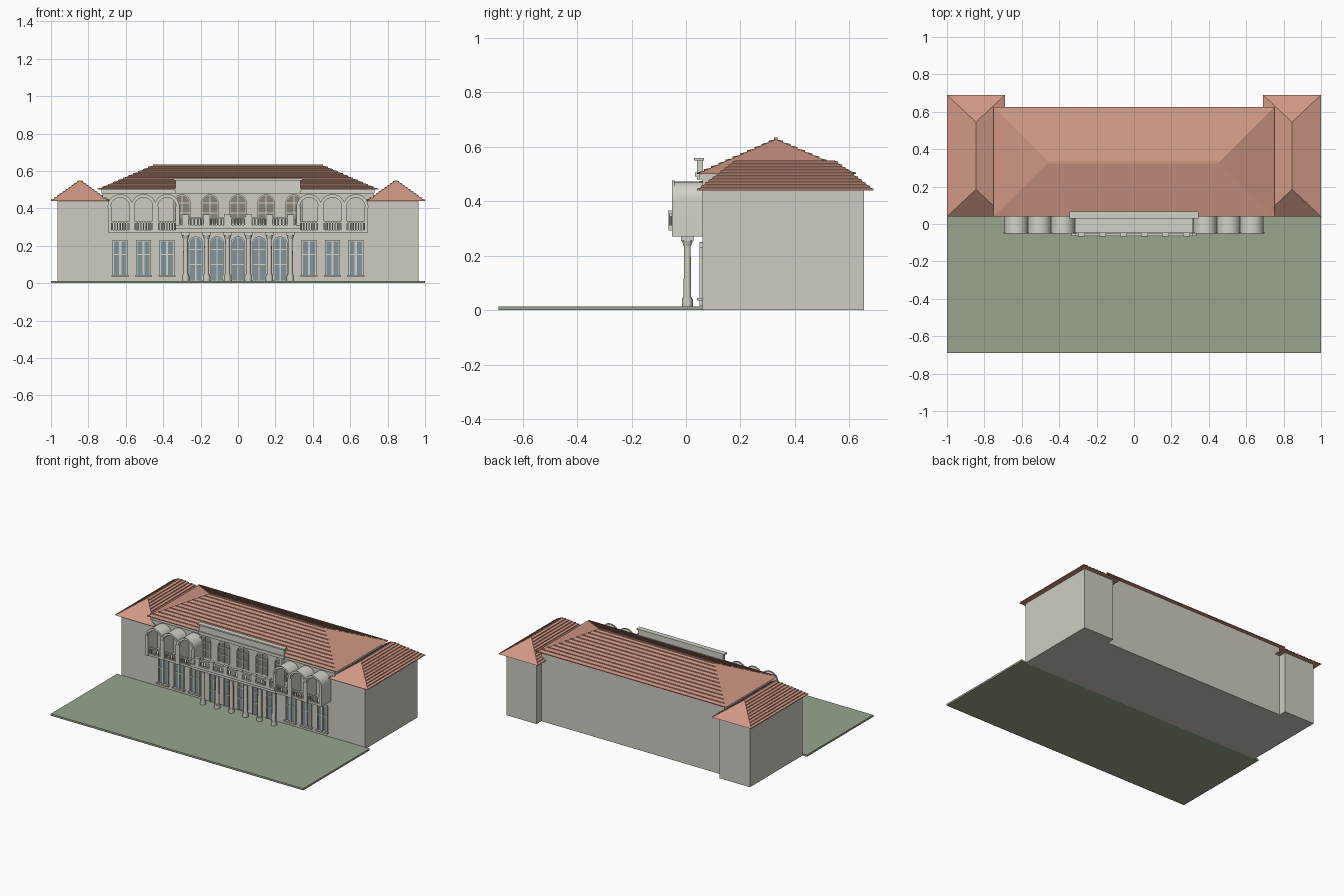
import bpy, bmesh, math
from mathutils import Vector

if "Cube" in bpy.data.objects:
    bpy.data.objects.remove(bpy.data.objects["Cube"], do_unlink=True)


def material(name, rgb):
    lin = [(c / 255 / 12.92) if c < 11 else ((c / 255 + 0.055) / 1.055) ** 2.4 for c in rgb]
    m = bpy.data.materials.new(name)
    m.use_nodes = True
    m.diffuse_color = (*lin, 1)
    m.node_tree.nodes["Principled BSDF"].inputs["Base Color"].default_value = (*lin, 1)
    return m


WALL = material("stone wall", (207, 203, 194))
TRIM = material("pale trim", (212, 210, 200))
TILE = material("clay tile", (208, 152, 133))
LAWN = material("lawn green", (152, 165, 141))
GLASS = material("blue glass", (130, 149, 156))
SHADE = material("taupe glass", (140, 131, 121))


class Part:
    """Collects simple solids into one named object."""

    def __init__(self, name, mat):
        self.name, self.mat, self.bm = name, mat, bmesh.new()

    def prism(self, pts, y0, y1):
        # extrude an x-z outline along y
        a = [self.bm.verts.new((x, y0, z)) for x, z in pts]
        b = [self.bm.verts.new((x, y1, z)) for x, z in pts]
        self.bm.faces.new(a)
        self.bm.faces.new(b[::-1])
        for i in range(len(a)):
            j = (i + 1) % len(a)
            self.bm.faces.new((a[i], b[i], b[j], a[j]))

    def box(self, x0, x1, y0, y1, z0, z1):
        self.prism([(x0, z0), (x1, z0), (x1, z1), (x0, z1)], y0, y1)

    def rod(self, x, y, z0, z1, r, r2=None, n=16):
        ret = bmesh.ops.create_cone(self.bm, cap_ends=True, segments=n, radius1=r,
                                    radius2=r2 or r, depth=z1 - z0)
        bmesh.ops.translate(self.bm, verts=ret["verts"], vec=(x, y, (z0 + z1) / 2))

    def face(self, *pts):
        self.bm.faces.new([self.bm.verts.new(p) for p in pts])

    def done(self, smooth=False):
        if self.name.find("roof") < 0:
            bmesh.ops.recalc_face_normals(self.bm, faces=self.bm.faces)
        me = bpy.data.meshes.new(self.name)
        self.bm.to_mesh(me)
        self.bm.free()
        me.materials.append(self.mat)
        ob = bpy.data.objects.new(self.name, me)
        bpy.context.collection.objects.link(ob)
        if smooth:
            bpy.ops.object.select_all(action="DESELECT")
            ob.select_set(True)
            bpy.context.view_layer.objects.active = ob
            bpy.ops.object.shade_smooth_by_angle(angle=math.radians(35))


def arch(cx, z0, top, r, n=16):
    # round-headed outline, from bottom right over the top to bottom left
    s = top - r
    curve = [(cx + r * math.cos(math.pi * i / n), s + r * math.sin(math.pi * i / n))
             for i in range(n + 1)]
    return [(cx + r, z0)] + curve + [(cx - r, z0)]


def arch_ring(cx, z0, top, r, t):
    return arch(cx, z0, top, r) + arch(cx, z0, top - t, r - t)[::-1]


def hip_roof(name, corners, ridge, tiled, rows):
    # corners run counter-clockwise; sides listed in tiled get overlapping rows
    p = Part(name, TILE)
    c = [Vector(v) for v in corners]
    a, b = Vector(ridge[0]), Vector(ridge[1])
    p.face(*c[::-1])
    slopes = [(c[0], c[1], b, a), (c[1], c[2], b), (c[2], c[3], a, b), (c[3], c[0], a)]
    for s in slopes:
        p.face(*s)
    lift = Vector((0, 0, 0.006))
    for k in tiled:
        e0, e1, r1, r0 = slopes[k]
        for i in range(rows):
            t, u = i / rows, (i + 1) / rows
            l0, l1 = e0.lerp(r0, t), e1.lerp(r1, t)
            h0, h1 = e0.lerp(r0, u), e1.lerp(r1, u)
            p.face(l0, l1, l1 + lift, l0 + lift)
            p.face(l0 + lift, l1 + lift, h1, h0)
            p.face(l0, l0 + lift, h0)
            p.face(l1, h1, l1 + lift)
    p.done()


FRONT = 0.06

# Lawn and building masses
p = Part("lawn", LAWN)
p.box(-1, 1, -0.69, FRONT, 0, 0.013)
p.done()
p = Part("main_block", WALL)
p.box(-0.725, 0.725, FRONT, 0.6, 0, 0.5)
p.done()
for side, s in (("left", 1), ("right", -1)):
    p = Part(side + "_wing", WALL)
    p.box(*sorted((s * 0.725, s * 0.965)), FRONT, 0.655, 0, 0.44)
    p.done()
    # wing roof with its ridge running front to back
    x0, x1 = sorted((s * 0.69, s * 1.0))
    xm = s * 0.845
    hip_roof(side + "_wing_roof",
             [(x1, 0.04, 0.44), (x1, 0.69, 0.44), (x0, 0.69, 0.44), (x0, 0.04, 0.44)],
             [(xm, 0.185, 0.55), (xm, 0.545, 0.55)], (0, 2), 10)

# Main roof and ridge cap
hip_roof("main_roof",
         [(-0.75, 0.04, 0.5), (0.75, 0.04, 0.5), (0.75, 0.625, 0.5), (-0.75, 0.625, 0.5)],
         [(-0.455, 0.33, 0.628), (0.455, 0.33, 0.628)], (0, 2), 11)
p = Part("ridge_cap", TILE)
p.box(-0.455, 0.455, 0.324, 0.336, 0.622, 0.634)
p.done()

# Cornice and central parapet
p = Part("cornice", TRIM)
p.box(-0.73, 0.73, 0.05, FRONT, 0.48, 0.5)
p.done()
p = Part("parapet", TRIM)
p.box(-0.335, 0.335, 0.04, 0.062, 0.48, 0.55)
p.box(-0.345, 0.345, 0.03, 0.066, 0.55, 0.56)
p.box(-0.34, 0.34, 0.034, 0.062, 0.492, 0.505)
p.done()

# Arched windows: five doors below, five windows above
for label, mat, step, z0, top, r in (("door", GLASS, 0.113, 0.015, 0.25, 0.038),
                                     ("upper_window", SHADE, 0.15, 0.32, 0.475, 0.046)):
    glass, frame = Part(label + "_panes", mat), Part(label + "_frames", TRIM)
    for i in range(-2, 3):
        x = i * step
        glass.prism(arch(x, z0, top - 0.004, r - 0.004), 0.056, FRONT)
        frame.prism(arch_ring(x, z0, top, r, 0.006), 0.05, FRONT)
        frame.box(x - 0.003, x + 0.003, 0.052, 0.058, z0, top - 0.004)
        for f in (0.36, 0.7):
            z = z0 + f * (top - z0)
            frame.box(x - r, x + r, 0.052, 0.058, z - 0.003, z + 0.003)
    glass.done()
    frame.done()

# Ground floor side windows, and the arched loggia bays above them
glass, frame = Part("side_window_panes", GLASS), Part("side_window_frames", TRIM)
bays, rails = Part("loggia_bays", TRIM), Part("loggia_railings", TRIM)
for s in (-1, 1):
    for cx in (0.38, 0.505, 0.63):
        x = s * cx
        glass.box(x - 0.034, x + 0.034, 0.056, FRONT, 0.045, 0.225)
        for d in (-0.036, 0, 0.036):
            w = 0.004 if d else 0.006
            frame.box(x + d - w, x + d + w, 0.05, FRONT, 0.045, 0.228)
        frame.box(x - 0.034, x + 0.034, 0.052, 0.058, 0.15, 0.157)
        frame.box(x - 0.04, x + 0.04, 0.05, FRONT, 0.222, 0.232)
        frame.box(x - 0.046, x + 0.046, 0.04, FRONT, 0.035, 0.045)
        # barrel-vaulted bay with raised archivolt
        bays.prism(arch_ring(x, 0.27, 0.472, 0.063, 0.014), -0.045, FRONT)
        bays.prism(arch_ring(x, 0.405, 0.476, 0.067, 0.011), -0.051, -0.043)
        bays.box(x - 0.063, x + 0.063, -0.045, FRONT, 0.27, 0.285)
        for d in (-0.056, 0.056):
            bays.box(x + d - 0.01, x + d + 0.01, -0.051, -0.043, 0.27, 0.41)
        rails.box(x - 0.05, x + 0.05, -0.046, -0.034, 0.322, 0.33)
        for i in range(-3, 4):
            rails.rod(x + i * 0.014, -0.04, 0.285, 0.323, 0.0035, n=8)
glass.done()
frame.done()
bays.done(smooth=True)
rails.done()

# Columns carrying the balcony
COLUMNS = [-0.28, -0.168, -0.056, 0.056, 0.168, 0.28]
p = Part("columns", TRIM)
for x in COLUMNS:
    p.rod(x, 0.005, 0.013, 0.04, 0.02)
    p.rod(x, 0.005, 0.04, 0.046, 0.017)
    p.rod(x, 0.005, 0.04, 0.245, 0.014, 0.012)
    p.rod(x, 0.005, 0.236, 0.256, 0.014, 0.02)
    p.box(x - 0.022, x + 0.022, -0.018, 0.028, 0.254, 0.271)
p.done(smooth=True)

# Balcony slab, piers and balusters
p = Part("balcony", TRIM)
p.box(-0.315, 0.315, -0.05, FRONT, 0.27, 0.3)
p.box(-0.335, 0.335, -0.065, -0.045, 0.293, 0.312)
p.box(-0.315, 0.315, -0.063, -0.05, 0.345, 0.355)
for x in COLUMNS:
    p.box(x - 0.016, x + 0.016, -0.065, -0.047, 0.31, 0.36)
    p.box(x - 0.019, x + 0.019, -0.067, -0.045, 0.36, 0.367)
for i in range(-17, 18):
    p.rod(i * 0.018, -0.056, 0.31, 0.346, 0.0045, n=8)
p.done()
